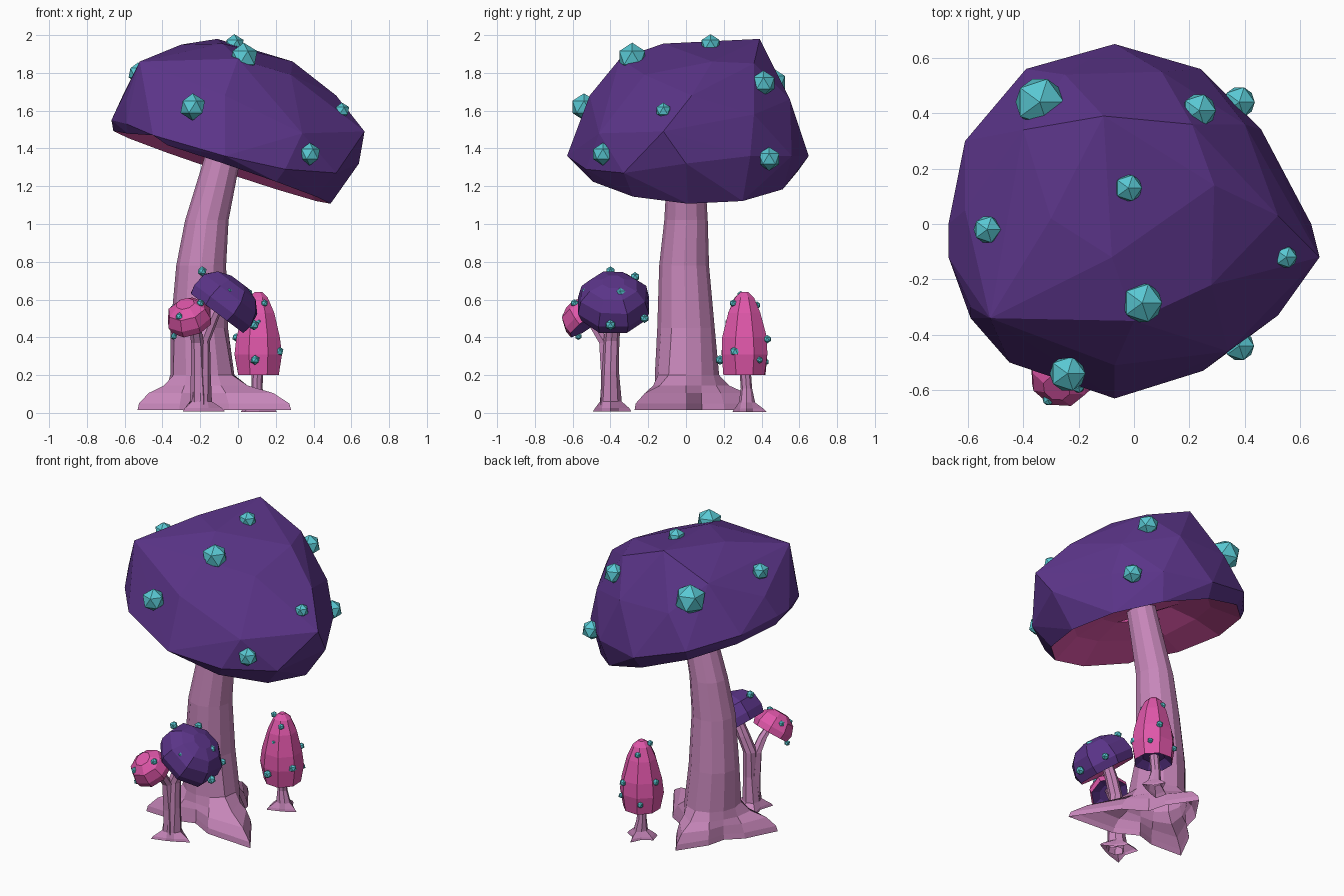
import bpy, bmesh, math, random
from mathutils import Vector

random.seed(4)


def mat(name, rgb):
    m = bpy.data.materials.new(name)
    m.diffuse_color = (*rgb, 1)
    return m


PURPLE = mat("purple_skin", (0.105, 0.035, 0.25))
PINK = mat("pink_skin", (0.74, 0.095, 0.40))
STEM = mat("mauve_stem", (0.57, 0.24, 0.49))
TEAL = mat("teal_spot", (0.10, 0.58, 0.65))


def finish(bm, name, mats):
    bmesh.ops.recalc_face_normals(bm, faces=bm.faces)
    me = bpy.data.meshes.new(name)
    bm.to_mesh(me)
    bm.free()
    for m in mats:
        me.materials.append(m)
    ob = bpy.data.objects.new(name, me)
    bpy.context.collection.objects.link(ob)
    return ob


def skin(bm, rings):
    """Bridge equal vertex loops into quads."""
    n = len(rings[0])
    for a, b in zip(rings, rings[1:]):
        for i in range(n):
            j = (i + 1) % n
            bm.faces.new((a[i], a[j], b[j], b[i]))


def stem(name, path, n, roots=()):
    """Open-footed tube. path: (x, y, z, radius, root amount); roots: (degrees, reach)."""
    bm = bmesh.new()
    rings = []
    for x, y, z, r, amt in path:
        ring = []
        for i in range(n):
            a = math.tau * i / n
            ext = max([L * max(0, math.cos(a - math.radians(d))) ** 8 for d, L in roots] or [0])
            rr = r + ext * amt
            ring.append(bm.verts.new((x + rr * math.cos(a), y + rr * math.sin(a), z)))
        rings.append(ring)
    skin(bm, rings)
    bm.faces.new(rings[-1])
    return finish(bm, name, [STEM])


def cap(name, centre, axis, profile, n, top, under):
    """Faceted cap turned round an axis; profile runs from gills to crown."""
    q = Vector((0, 0, 1)).rotation_difference(Vector(axis))
    c = Vector(centre)
    bm = bmesh.new()
    rings = []
    for r, h in profile:
        ring = []
        for i in range(n):
            a = math.tau * (i + 0.5) / n
            j = 1 + random.uniform(-0.03, 0.05)
            ring.append(bm.verts.new(c + q @ Vector((r * j * math.cos(a), r * j * math.sin(a), h))))
        rings.append(ring)
    skin(bm, rings)
    for f in list(bm.faces)[:n]:
        f.material_index = 1
    bm.faces.new(rings[0]).material_index = 1
    bm.faces.new(rings[-1])
    return finish(bm, name, [top, under])


def spots(name, items):
    bm = bmesh.new()
    for x, y, z, r in items:
        g = bmesh.ops.create_icosphere(bm, subdivisions=1, radius=r)
        bmesh.ops.translate(bm, verts=g["verts"], vec=(x, y, z))
    return finish(bm, name, [TEAL])


# Large cap: convex faceted shell with a tilted rim
skin_points = [
    # widest loop
    (-0.07, 0.65, 1.36), (0.24, 0.56, 1.36), (0.46, 0.34, 1.36), (0.64, 0.0, 1.32),
    (0.67, -0.12, 1.49), (0.52, -0.33, 1.27), (0.25, -0.53, 1.29), (-0.07, -0.63, 1.36),
    (-0.45, -0.50, 1.47), (-0.67, -0.12, 1.55), (-0.67, 0.0, 1.55), (-0.61, 0.30, 1.52),
    (-0.39, 0.56, 1.45), (-0.59, -0.34, 1.53),
    # shoulders
    (0.34, -0.46, 1.48), (-0.07, -0.51, 1.68), (-0.59, -0.30, 1.66), (-0.61, 0.05, 1.68),
    (0.10, 0.55, 1.66), (-0.25, 0.54, 1.66), (0.40, 0.36, 1.58), (0.52, 0.03, 1.68),
    # crown
    (-0.52, -0.34, 1.86), (-0.11, 0.39, 1.98), (0.21, 0.36, 1.85), (0.29, 0.14, 1.86),
    (-0.08, -0.12, 1.955), (-0.30, 0.02, 1.95), (0.0, -0.35, 1.875), (-0.40, 0.34, 1.82),
    (0.28, -0.22, 1.79),
]
bm = bmesh.new()
for p in skin_points:
    bm.verts.new(p)
for i in range(12):
    a = math.tau * i / 12
    x, y = -0.085 + 0.575 * math.cos(a), 0.01 + 0.58 * math.sin(a)
    bm.verts.new((x, y, 1.272 - 0.335 * x - 0.04 * y))
bmesh.ops.convex_hull(bm, input=bm.verts)
loose = [v for v in bm.verts if not v.link_faces]
bmesh.ops.delete(bm, geom=loose, context="VERTS")
bm.normal_update()
down = Vector((-0.32, -0.04, -0.95)).normalized()
gills = [f for f in bm.faces if f.normal.dot(down) > 0.93]
for f in gills:
    f.material_index = 1
# hollow the gills upwards in two steps
for width, depth in ((0.16, -0.10), (0.18, -0.05)):
    bmesh.ops.inset_region(bm, faces=gills, thickness=width, depth=depth, use_even_offset=True)
finish(bm, "large_cap", [PURPLE, PINK])

spots("large_cap_spots", [
    (-0.02, 0.13, 1.95, 0.055), (0.03, -0.285, 1.88, 0.08), (-0.24, -0.54, 1.62, 0.072),
    (0.55, -0.12, 1.60, 0.043), (0.38, -0.44, 1.37, 0.06), (-0.53, -0.02, 1.80, 0.055),
    (-0.34, 0.44, 1.74, 0.098), (0.235, 0.41, 1.745, 0.068), (0.38, 0.44, 1.345, 0.063)])

# Large stem with three spreading roots
stem("large_stem", [
    (-0.19, 0, 0.015, 0.17, 1.0), (-0.19, 0, 0.05, 0.165, 0.98), (-0.19, 0, 0.105, 0.165, 0.72),
    (-0.19, 0, 0.145, 0.165, 0.3), (-0.19, 0, 0.20, 0.165, 0.05), (-0.205, 0, 0.45, 0.152, 0),
    (-0.195, -0.01, 0.78, 0.132, 0), (-0.165, 0, 1.02, 0.115, 0), (-0.10, 0, 1.28, 0.10, 0),
    (-0.05, 0, 1.48, 0.09, 0)], 12, [(330, 0.375), (90, 0.21), (210, 0.225)])

# Front pair: purple and pink mushrooms sharing one foot
stem("purple_small_stem", [
    (-0.20, -0.40, 0.008, 0.06, 1), (-0.20, -0.40, 0.025, 0.06, 0.8), (-0.20, -0.40, 0.06, 0.055, 0.1),
    (-0.19, -0.40, 0.22, 0.045, 0), (-0.19, -0.395, 0.38, 0.042, 0), (-0.15, -0.385, 0.48, 0.04, 0),
    (-0.11, -0.38, 0.57, 0.035, 0)], 8, [(0, 0.07), (135, 0.07), (225, 0.07), (90, 0.05)])
stem("pink_small_stem", [
    (-0.205, -0.41, 0.02, 0.05, 0), (-0.21, -0.415, 0.2, 0.04, 0), (-0.215, -0.43, 0.37, 0.034, 0),
    (-0.225, -0.48, 0.45, 0.03, 0), (-0.24, -0.52, 0.50, 0.025, 0)], 6)
cap("purple_small_cap", (-0.115, -0.385, 0.53), (0.6, 0, 0.8),
    [(0.10, 0.05), (0.185, 0.0), (0.197, 0.05), (0.185, 0.125), (0.13, 0.18), (0.06, 0.205)],
    8, PURPLE, PINK)
cap("pink_small_cap", (-0.25, -0.52, 0.47), (-0.22, -0.55, 0.8),
    [(0.06, 0.03), (0.115, 0.0), (0.122, 0.04), (0.10, 0.10), (0.05, 0.135)], 8, PINK, PURPLE)
spots("purple_small_spots", [
    (-0.05, -0.525, 0.64, 0.028), (-0.19, -0.40, 0.75, 0.026), (0.045, -0.35, 0.63, 0.034),
    (0.085, -0.40, 0.465, 0.028), (0.04, -0.22, 0.50, 0.024), (-0.10, -0.27, 0.72, 0.026)])
spots("pink_small_spots", [
    (-0.31, -0.635, 0.51, 0.022), (-0.20, -0.59, 0.58, 0.022), (-0.34, -0.57, 0.405, 0.019),
    (-0.34, -0.51, 0.555, 0.02)])

# Tall pink mushroom at the back
stem("tall_pink_stem", [
    (0.11, 0.32, 0.006, 0.045, 1), (0.11, 0.32, 0.022, 0.045, 0.75), (0.11, 0.32, 0.055, 0.04, 0.1),
    (0.10, 0.32, 0.13, 0.03, 0), (0.105, 0.31, 0.27, 0.03, 0)], 8,
    [(0, 0.05), (90, 0.06), (180, 0.05), (225, 0.06)])
cap("tall_pink_cap", (0.108, 0.31, 0.20), (0, 0, 1),
    [(0.07, 0.04), (0.116, 0.0), (0.134, 0.11), (0.122, 0.20), (0.09, 0.33), (0.055, 0.41), (0.02, 0.44)],
    8, PINK, PURPLE)
spots("tall_pink_spots", [
    (0.14, 0.25, 0.58, 0.02), (0.11, 0.225, 0.48, 0.018), (0.215, 0.26, 0.325, 0.028),
    (0.09, 0.18, 0.28, 0.026), (0.16, 0.43, 0.39, 0.022), (0.20, 0.39, 0.28, 0.018),
    (0.06, 0.29, 0.625, 0.02), (0.09, 0.375, 0.57, 0.02), (-0.01, 0.33, 0.40, 0.022),
    (0.04, 0.42, 0.27, 0.02)])
